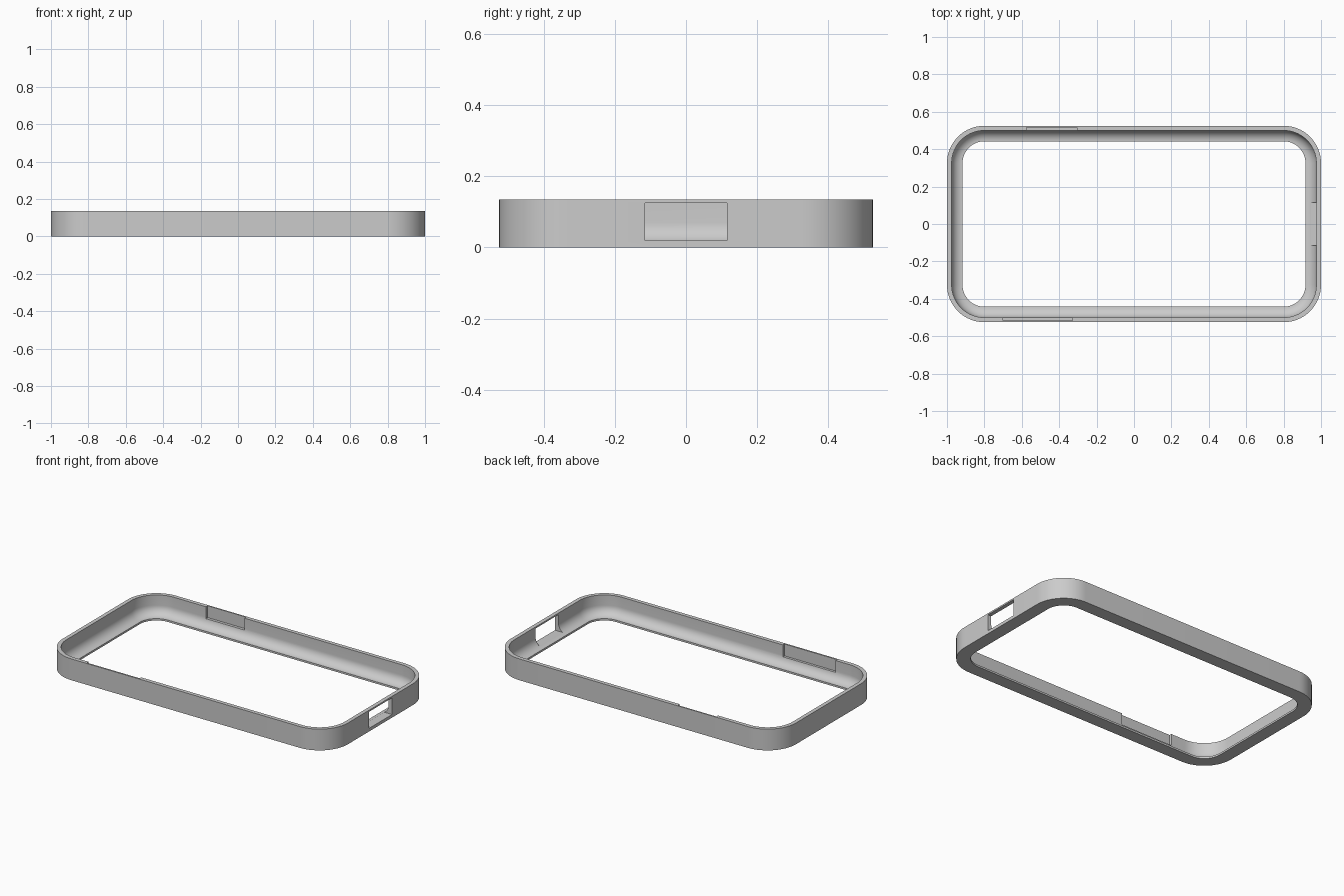
import bpy, bmesh
from math import sin, cos, pi, radians

cube = bpy.data.objects.get("Cube")
if cube:
    bpy.data.objects.remove(cube)

HALF_X, HALF_Y, HEIGHT, CORNER = 1.0, 0.525, 0.135, 0.2
WALL, LIP, LIP_Z = 0.025, 0.083, 0.012
STEPS = 16

grey = bpy.data.materials.new("plain grey")
grey.use_nodes = True
colour = (0.6, 0.6, 0.6, 1)
grey.diffuse_color = colour
grey.node_tree.nodes["Principled BSDF"].inputs["Base Color"].default_value = colour


def rounded_ring(bm, inset, z):
    """Rounded rectangle of vertices, moved inward by inset."""
    ring = []
    r = CORNER - inset
    corners = [(1, 1), (-1, 1), (-1, -1), (1, -1)]
    for quarter, (sx, sy) in enumerate(corners):
        for i in range(STEPS + 1):
            a = (quarter + i / STEPS) * pi / 2
            ring.append(bm.verts.new((sx * (HALF_X - CORNER) + r * cos(a),
                                      sy * (HALF_Y - CORNER) + r * sin(a), z)))
    return ring


def box(name, lo, hi):
    """Hidden box used as a cutter."""
    bpy.ops.mesh.primitive_cube_add(size=1, location=[(a + b) / 2 for a, b in zip(lo, hi)])
    ob = bpy.context.object
    ob.name = name
    ob.scale = [b - a for a, b in zip(lo, hi)]
    ob.hide_render = True
    ob.display_type = 'WIRE'
    return ob


# Wall cross-section: straight outside, concave fillet inside running to a thin lip
fillet = LIP - WALL
profile = [(0, 0), (0, HEIGHT), (WALL, HEIGHT)]
for i in range(11):
    a = i / 10 * pi / 2
    profile.append((LIP - fillet * cos(a), LIP_Z + fillet - fillet * sin(a)))
profile.append((LIP, 0))

# Frame swept around the rounded rectangle
bm = bmesh.new()
rings = [rounded_ring(bm, inset, z) for inset, z in profile]
for a, b in zip(rings, rings[1:] + rings[:1]):
    for i in range(len(a)):
        j = (i + 1) % len(a)
        bm.faces.new((a[i], a[j], b[j], b[i]))
bmesh.ops.recalc_face_normals(bm, faces=bm.faces)
mesh = bpy.data.meshes.new("bumper_frame")
bm.to_mesh(mesh)
bm.free()
mesh.materials.append(grey)
frame = bpy.data.objects.new("bumper_frame", mesh)
bpy.context.collection.objects.link(frame)

# Port window in the right end, and button pockets inside the long walls
cutters = [
    box("port_cutter", (0.9, -0.115, 0.02), (1.1, 0.115, 0.125)),
    box("front_pocket_cutter", (-0.7, -0.515, 0.06), (-0.33, -0.45, 0.2)),
    box("back_pocket_cutter", (-0.575, 0.45, 0.06), (-0.305, 0.517, 0.2)),
]
for cutter in cutters:
    mod = frame.modifiers.new(cutter.name, 'BOOLEAN')
    mod.operation = 'DIFFERENCE'
    mod.solver = 'EXACT'
    mod.object = cutter

# Bake the cuts, drop the cutters and smooth the curved faces
bpy.ops.object.select_all(action='DESELECT')
frame.select_set(True)
bpy.context.view_layer.objects.active = frame
for mod in list(frame.modifiers):
    bpy.ops.object.modifier_apply(modifier=mod.name)
for cutter in cutters:
    bpy.data.objects.remove(cutter)
bpy.ops.object.shade_smooth_by_angle(angle=radians(30))
